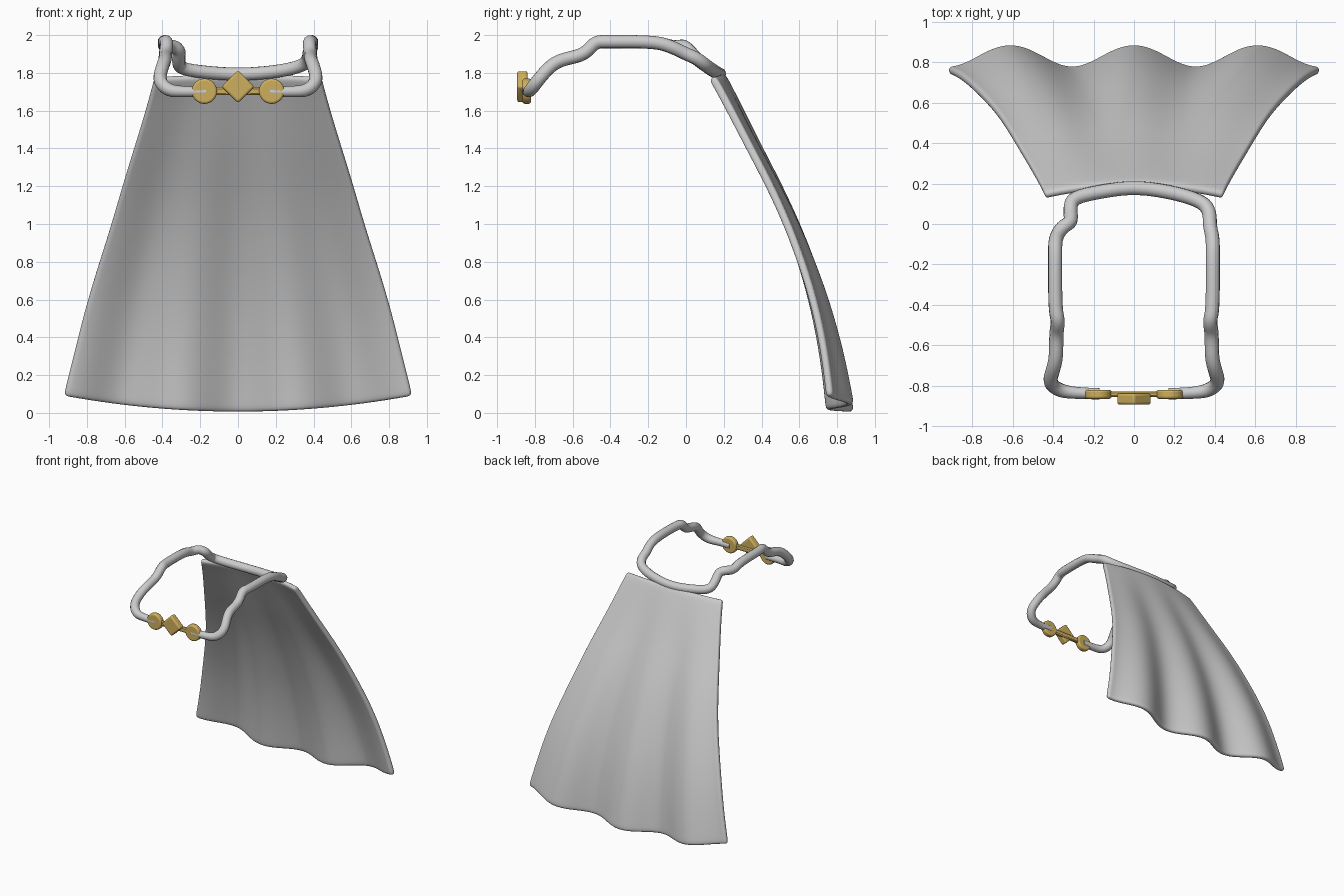
import bpy, bmesh, math
from mathutils import Vector, Matrix

if "Cube" in bpy.data.objects:
    bpy.data.objects.remove(bpy.data.objects["Cube"])


def material(name, color):
    m = bpy.data.materials.new(name)
    m.use_nodes = True
    m.diffuse_color = color
    m.node_tree.nodes["Principled BSDF"].inputs["Base Color"].default_value = color
    return m


cloth = material("pale grey cloth", (0.6, 0.6, 0.6, 1))
gold = material("gold", (0.62, 0.43, 0.11, 1))


def add_mesh(name, bm, mat, angle=40):
    bmesh.ops.recalc_face_normals(bm, faces=bm.faces)
    me = bpy.data.meshes.new(name)
    bm.to_mesh(me)
    bm.free()
    ob = bpy.data.objects.new(name, me)
    bpy.context.collection.objects.link(ob)
    me.materials.append(mat)
    select(ob)
    bpy.ops.object.shade_smooth_by_angle(angle=math.radians(angle))
    return ob


def select(ob):
    bpy.ops.object.select_all(action="DESELECT")
    ob.select_set(True)
    bpy.context.view_layer.objects.active = ob


# Cape: rows of (height, depth at the middle, half width), folds growing downwards
rows = [(1.79, 0.185, 0.44), (1.75, 0.21, 0.45), (1.6, 0.285, 0.49), (1.4, 0.385, 0.55),
        (1.2, 0.49, 0.61), (1.0, 0.583, 0.665), (0.8, 0.663, 0.725), (0.6, 0.733, 0.785),
        (0.4, 0.79, 0.835), (0.2, 0.835, 0.88), (0.05, 0.862, 0.915), (0.005, 0.87, 0.922)]
top = rows[0][0]
columns = 48
bm = bmesh.new()
grid = []
for z, y, w in rows:
    v = (top - z) / top
    line = []
    for i in range(columns + 1):
        u = 2 * i / columns - 1
        fold = 0.055 * v ** 1.3 * (1 - math.cos(3 * math.pi * u))
        arc = 0.05 * (1 - v) ** 2 * u * u
        rise = (0.085 * v ** 2 - 0.015 * (1 - v) ** 4) * u * u
        line.append(bm.verts.new((u * w, y - fold - arc, z + rise)))
    grid.append(line)
for a, b in zip(grid, grid[1:]):
    for i in range(columns):
        bm.faces.new((a[i], a[i + 1], b[i + 1], b[i]))
cape = add_mesh("cape", bm, cloth, 80)
solid = cape.modifiers.new("thickness", "SOLIDIFY")
solid.thickness = 0.042
solid.offset = 0
sub = cape.modifiers.new("soft rim", "SUBSURF")
sub.levels = sub.render_levels = 2

# Neck cord: one tube from clasp to clasp, with a kink behind the right shoulder
front = [(0.17, -0.84, 1.7), (0.28, -0.838, 1.7), (0.37, -0.825, 1.705), (0.42, -0.785, 1.76),
         (0.4, -0.72, 1.835), (0.385, -0.66, 1.87), (0.385, -0.54, 1.895),
         (0.375, -0.48, 1.965), (0.39, -0.42, 1.965), (0.39, -0.16, 1.965), (0.39, -0.07, 1.935)]
left_back = [(0.375, -0.01, 1.905), (0.375, 0.06, 1.875), (0.34, 0.11, 1.835),
             (0.2, 0.155, 1.805), (0, 0.185, 1.79), (-0.2, 0.155, 1.805)]
right_back = [(-0.31, 0.125, 1.825), (-0.315, 0.06, 1.87), (-0.31, 0.01, 1.925),
              (-0.355, -0.015, 1.945)]
path = front + left_back + right_back + [(-x, y, z) for x, y, z in reversed(front)]
curve = bpy.data.curves.new("neck_cord", "CURVE")
curve.dimensions = "3D"
curve.bevel_depth = 0.035
curve.bevel_resolution = 4
curve.use_fill_caps = True
spline = curve.splines.new("NURBS")
spline.points.add(len(path) - 1)
for p, co in zip(spline.points, path):
    p.co = (*co, 1)
    p.radius = 0.8 if abs(co[0]) < 0.3 and co[1] < -0.8 else 1
spline.order_u = 3
spline.use_endpoint_u = True
spline.resolution_u = 4
cord = bpy.data.objects.new("neck_cord", curve)
bpy.context.collection.objects.link(cord)
curve.materials.append(cloth)
select(cord)
bpy.ops.object.convert(target="MESH")
bpy.ops.object.shade_smooth_by_angle(angle=math.radians(50))


# Clasp pieces: cylinders facing forward with softened rims
def plate(name, x, y, z, radius, depth, sides, bevel):
    bm = bmesh.new()
    bmesh.ops.create_cone(bm, cap_ends=True, segments=sides, radius1=radius,
                          radius2=radius, depth=depth)
    bmesh.ops.transform(bm, verts=bm.verts, matrix=Matrix.Translation((x, y, z))
                        @ Matrix.Rotation(math.pi / 2, 4, "X"))
    ob = add_mesh(name, bm, gold)
    b = ob.modifiers.new("soft rim", "BEVEL")
    b.width = bevel
    b.segments = 3
    return ob


plate("clasp_disc_left", 0.178, -0.843, 1.703, 0.067, 0.045, 32, 0.012)
plate("clasp_disc_right", -0.178, -0.843, 1.703, 0.067, 0.045, 32, 0.012)
plate("clasp_diamond", 0, -0.866, 1.727, 0.087, 0.056, 4, 0.012)

# Bar joining the discs behind the diamond
bm = bmesh.new()
bmesh.ops.create_cube(bm, size=1)
bmesh.ops.transform(bm, verts=bm.verts, matrix=Matrix.Translation((0, -0.843, 1.703))
                    @ Matrix.Diagonal((0.3, 0.028, 0.042, 1)))
bar = add_mesh("clasp_bar", bm, gold)
bar.modifiers.new("soft rim", "BEVEL").width = 0.008
